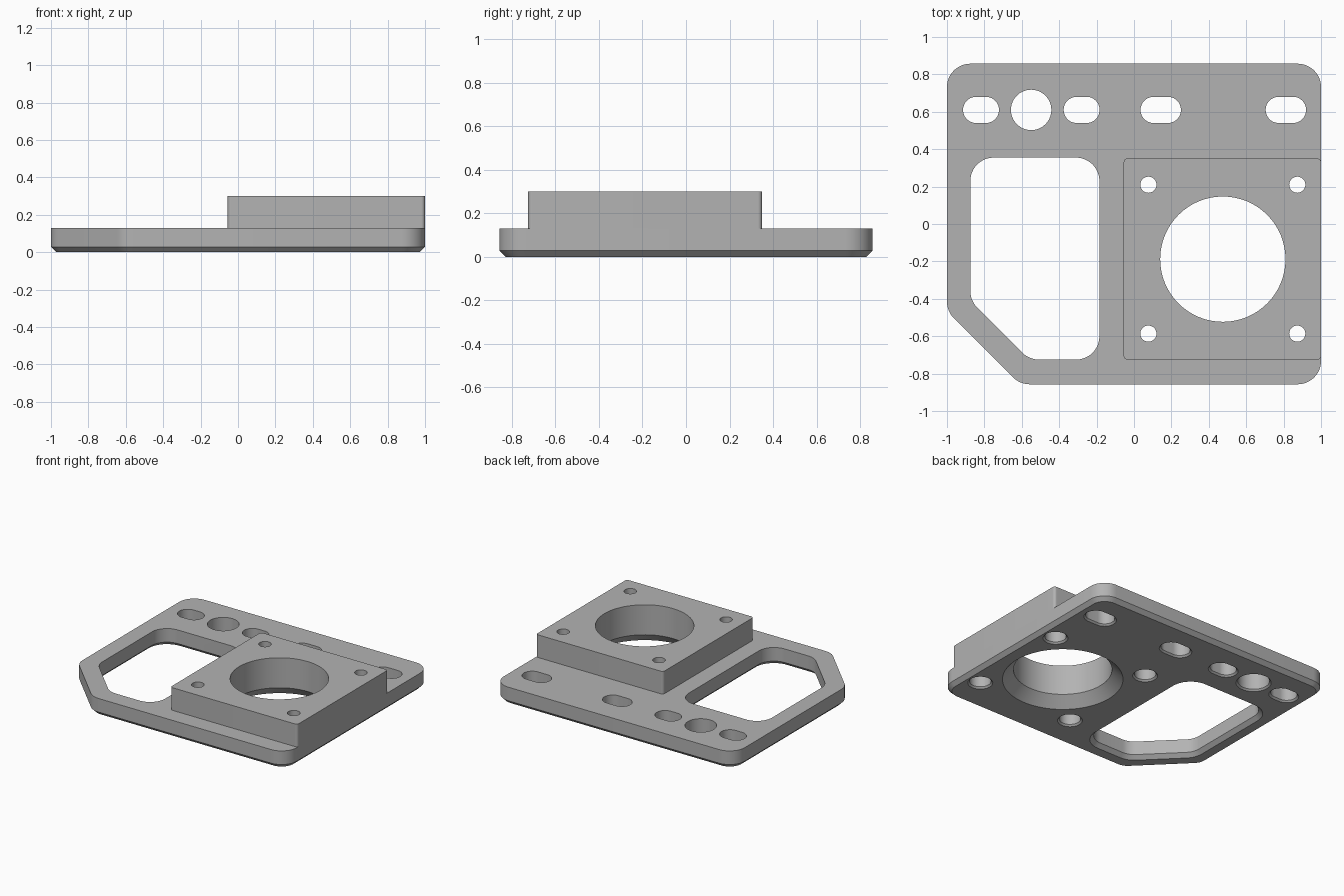
import bpy, bmesh
from math import atan2, cos, sin, pi, tau

if "Cube" in bpy.data.objects:
    bpy.data.objects.remove(bpy.data.objects["Cube"])

grey = bpy.data.materials.new("plain grey")
grey.use_nodes = True
grey.diffuse_color = (0.45, 0.45, 0.45, 1)
grey.node_tree.nodes["Principled BSDF"].inputs["Base Color"].default_value = (0.45, 0.45, 0.45, 1)


def outline(centres, r):
    """Rounded convex outline around counter-clockwise corner centres."""
    n = len(centres)
    if n == 1:
        (x, y), steps = centres[0], 64
        return [(x + r * cos(tau * i / steps), y + r * sin(tau * i / steps)) for i in range(steps)]
    pts = []
    for i, (x, y) in enumerate(centres):
        px, py = centres[i - 1]
        nx, ny = centres[(i + 1) % n]
        start = atan2(y - py, x - px) - pi / 2
        turn = (atan2(ny - y, nx - x) - pi / 2 - start) % tau
        steps = max(4, round(turn / tau * 48))
        for k in range(steps + 1):
            a = start + turn * k / steps
            pts.append((x + r * cos(a), y + r * sin(a)))
    return pts


def loft(bm, centres, layers):
    """Closed solid through (height, radius) layers of one outline."""
    rings = [[bm.verts.new((x, y, z)) for x, y in outline(centres, r)] for z, r in layers]
    n = len(rings[0])
    for low, high in zip(rings, rings[1:]):
        for i in range(n):
            j = (i + 1) % n
            bm.faces.new((low[i], low[j], high[j], high[i]))
    bm.faces.new(rings[0][::-1])
    bm.faces.new(rings[-1])


def make(name, bm):
    mesh = bpy.data.meshes.new(name)
    bmesh.ops.recalc_face_normals(bm, faces=bm.faces)
    bm.to_mesh(mesh)
    bm.free()
    mesh.materials.append(grey)
    obj = bpy.data.objects.new(name, mesh)
    bpy.context.collection.objects.link(obj)
    return obj


def hole(bm, centres, r, chamfer):
    loft(bm, centres, [(-0.01, r + chamfer + 0.01), (chamfer, r), (0.4, r)])


# Base plate with a chamfered lower edge and one cut-off corner
bm = bmesh.new()
R, C = 0.125, 0.028
loft(bm, [(0.875, -0.732), (0.875, 0.732), (-0.875, 0.732), (-0.875, -0.415), (-0.558, -0.732)],
     [(0, R - C), (C, R), (0.13, R)])
plate = make("base_plate", bm)

# Raised mounting block
bm = bmesh.new()
loft(bm, [(0.98, -0.705), (0.98, 0.33), (-0.035, 0.33), (-0.035, -0.705)],
     [(0.13, 0.02), (0.3, 0.02)])
block = make("mounting_block", bm)

# Openings: window, slots, round hole, bore and counterbored screw holes
bm = bmesh.new()
hole(bm, [(-0.31, -0.6), (-0.31, 0.23), (-0.75, 0.23), (-0.75, -0.358), (-0.508, -0.6)], R, C)
for x, half in ((-0.818, 0.026), (-0.28, 0.026), (0.143, 0.038), (0.812, 0.038)):
    hole(bm, [(x - half, 0.61), (x + half, 0.61)], 0.07, 0.012)
hole(bm, [(-0.55, 0.61)], 0.108, 0.012)
hole(bm, [(0.475, -0.188)], 0.335, 0.075)
for sx in (-1, 1):
    for sy in (-1, 1):
        loft(bm, [(0.475 + sx * 0.398, -0.188 + sy * 0.398)],
             [(-0.01, 0.095), (0.012, 0.073), (0.17, 0.073), (0.17, 0.043), (0.4, 0.043)])
cutter = make("opening_cutter", bm)
cutter.hide_render = True

# Cut both parts and keep their edges sharp
for obj in (plate, block):
    mod = obj.modifiers.new("openings", 'BOOLEAN')
    mod.operation = 'DIFFERENCE'
    mod.solver = 'EXACT'
    mod.object = cutter
    bpy.ops.object.select_all(action='DESELECT')
    obj.select_set(True)
    bpy.context.view_layer.objects.active = obj
    bpy.ops.object.modifier_apply(modifier=mod.name)
    bpy.ops.object.shade_smooth_by_angle(angle=pi / 6)
bpy.data.objects.remove(cutter)
